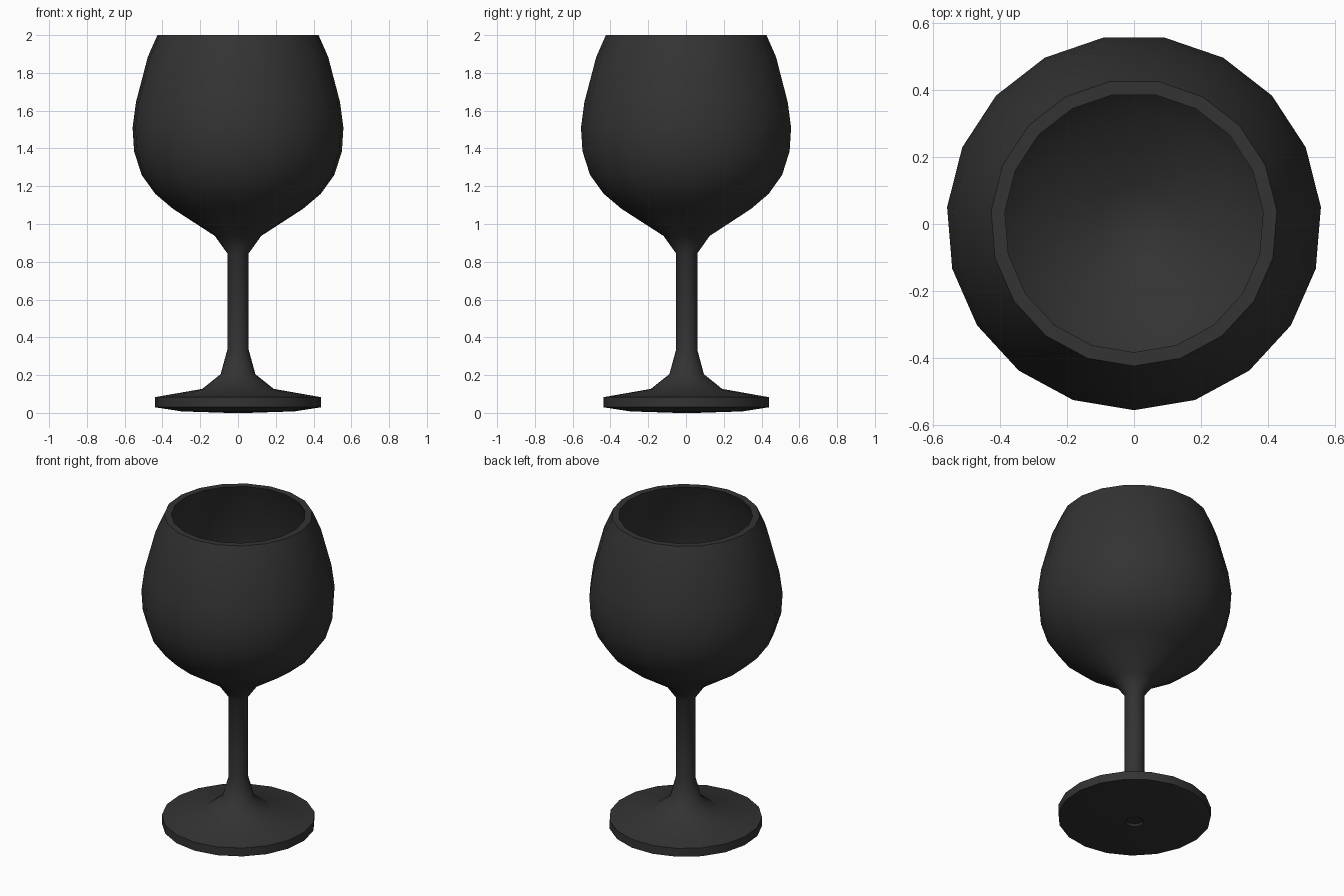
import bpy
import bmesh
import math

if "Cube" in bpy.data.objects:
    bpy.data.objects.remove(bpy.data.objects["Cube"])

SIDES = 19

# Half profile (radius, height): under the foot, stem, outer bowl, rim, inner bowl
foot = [(0, 0.012), (0.045, 0.012), (0.053, 0.0), (0.30, 0.008), (0.442, 0.03),
        (0.442, 0.083), (0.19, 0.127), (0.092, 0.205)]
stem = [(0.057, 0.333), (0.057, 0.845)]
bowl_outside = [(0.123, 0.937), (0.345, 1.08), (0.44, 1.16), (0.512, 1.26),
                (0.552, 1.385), (0.56, 1.51), (0.542, 1.645), (0.479, 1.885), (0.428, 2.0)]
bowl_inside = [(0.387, 2.0), (0.438, 1.875), (0.50, 1.637), (0.519, 1.51),
               (0.512, 1.395), (0.475, 1.28), (0.41, 1.192), (0.322, 1.115), (0.11, 0.98), (0, 0.96)]
profile = foot + stem + bowl_outside + bowl_inside

# Revolve the profile, starting at the front
bm = bmesh.new()
verts = [bm.verts.new((0, -r, z)) for r, z in profile]
edges = [bm.edges.new(pair) for pair in zip(verts, verts[1:])]
bmesh.ops.spin(bm, geom=verts + edges, cent=(0, 0, 0), axis=(0, 0, 1),
               angle=math.tau, steps=SIDES, use_duplicate=False)
bmesh.ops.remove_doubles(bm, verts=bm.verts, dist=0.0005)
bmesh.ops.recalc_face_normals(bm, faces=bm.faces)

# An odd number of sides sits slightly off centre in y
bmesh.ops.translate(bm, verts=bm.verts, vec=(0, 0.004, 0))

mesh = bpy.data.meshes.new("goblet")
bm.to_mesh(mesh)
bm.free()
goblet = bpy.data.objects.new("goblet", mesh)
bpy.context.collection.objects.link(goblet)

# Dark charcoal colour
mat = bpy.data.materials.new("charcoal")
mat.diffuse_color = (0.033, 0.033, 0.033, 1)
mat.use_nodes = True
mat.node_tree.nodes["Principled BSDF"].inputs["Base Color"].default_value = mat.diffuse_color
mesh.materials.append(mat)

# Smooth sides, sharp rim and foot edge
bpy.context.view_layer.objects.active = goblet
goblet.select_set(True)
bpy.ops.object.shade_smooth_by_angle(angle=math.radians(40))
